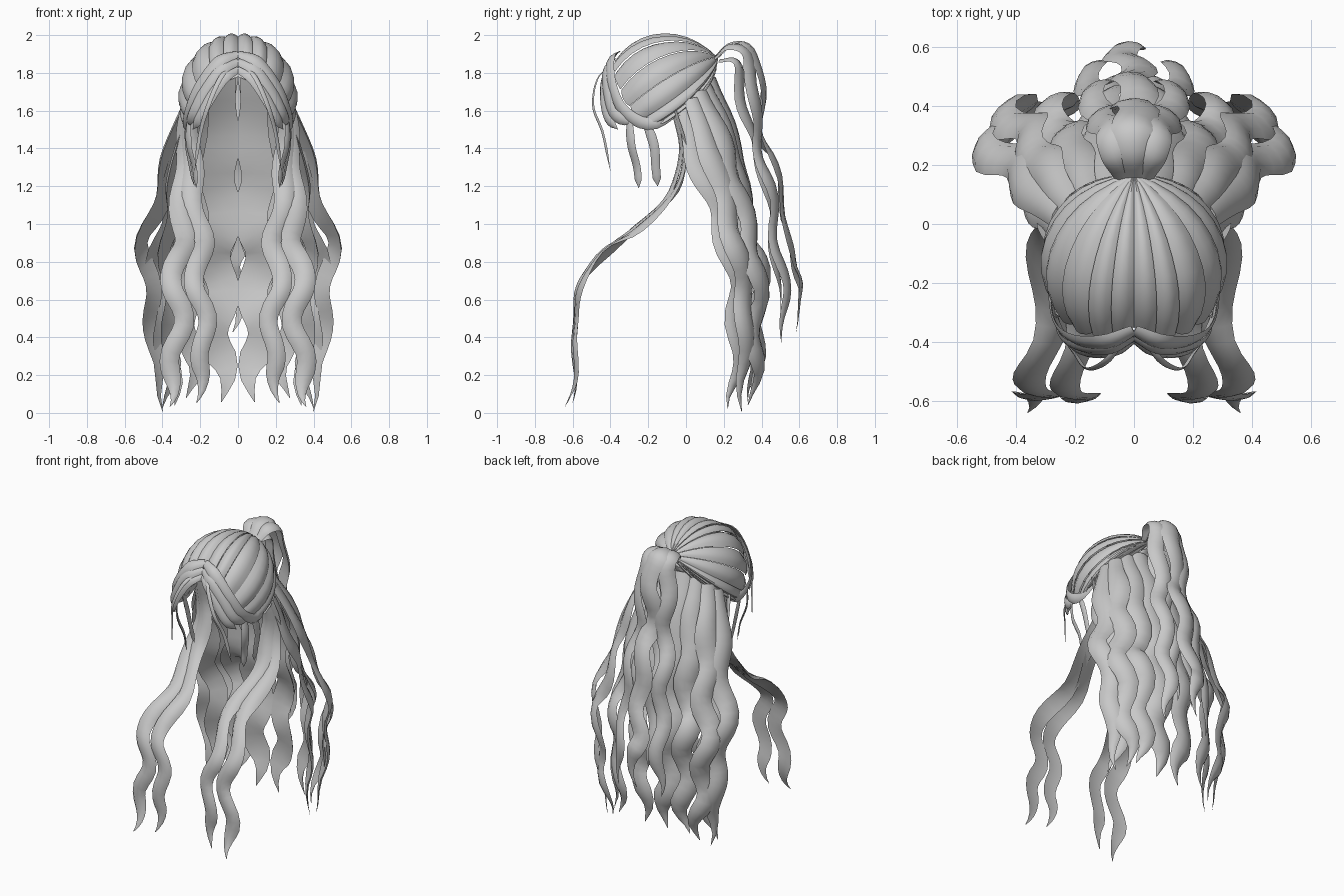
import bpy, bmesh, math
from mathutils import Vector

hair = bpy.data.materials.new("hair_grey")
hair.diffuse_color = (0.58, 0.58, 0.58, 1)


def spline(pts, t):
    """Catmull-Rom point at t in 0..1"""
    p = [Vector(q) for q in pts]
    f = min(max(t, 0), 1) * (len(p) - 1)
    i = min(int(f), len(p) - 2)
    u = f - i
    b, c = p[i], p[i + 1]
    a = p[i - 1] if i > 0 else b * 2 - c
    d = p[i + 2] if i + 2 < len(p) else c * 2 - b
    return 0.5 * (2 * b + (c - a) * u + (2 * a - 5 * b + 4 * c - d) * u ** 2
                  + (3 * b - a - 3 * c + d) * u ** 3)


def finish(bm, name, angle):
    bmesh.ops.recalc_face_normals(bm, faces=bm.faces)
    me = bpy.data.meshes.new(name)
    bm.to_mesh(me)
    bm.free()
    me.materials.append(hair)
    for p in me.polygons:
        p.use_smooth = True
    me.set_sharp_from_angle(angle=math.radians(angle))
    ob = bpy.data.objects.new(name, me)
    bpy.context.collection.objects.link(ob)


# ridged lens cross-section: (across, outward)
SECTION = [(-1, 0), (-0.6, 0.3), (0, 0.4), (0.6, 0.3), (1, 0), (0, 0.12)]


def strand(name, pts, width, centre, wave=0.0, phase=0.0, rows=30, root=0.6, sx=1):
    """Tapered ribbon along a path, facing away from a centre, with a wave by height"""
    c = Vector(centre)

    def facing(p):
        return p - Vector((c.x, c.y, min(p.z, c.z)))

    def frame(p, tan):
        n = facing(p)
        n = (n - tan * n.dot(tan)).normalized()
        return n, tan.cross(n)

    line = []
    for k in range(rows + 1):
        t = k / rows
        p = spline(pts, t)
        tan = (spline(pts, t + 0.02) - spline(pts, t - 0.02)).normalized()
        n, s = frame(p, tan)
        w = wave * min(1, t * 2.2)
        a = 2 * math.pi * p.z / 0.42 + phase
        line.append(p + s * w * math.sin(a) + n * w * 0.5 * math.cos(a))
    bm = bmesh.new()
    rings = []
    for k, p in enumerate(line):
        t = k / rows
        tan = (line[min(k + 1, rows)] - line[max(k - 1, 0)]).normalized()
        n, s = frame(p, tan)
        w = width * min(1, root + t * 2) * (1 - 0.25 * t) * max(0.03, min(1, (1 - t) / 0.13))
        ring = []
        for u, h in SECTION:
            q = p + s * u * w + n * h * w
            ring.append(bm.verts.new((q.x * sx, q.y, q.z)))
        rings.append(ring)
    m = len(SECTION)
    for r0, r1 in zip(rings, rings[1:]):
        for j in range(m):
            bm.faces.new((r0[j], r0[(j + 1) % m], r1[(j + 1) % m], r1[j]))
    bm.faces.new(rings[0])
    bm.faces.new(rings[-1])
    finish(bm, name, 28)


def pair(name, *args, **kw):
    strand(name + "_right", *args, **kw)
    strand(name + "_left", *args, sx=-1, **kw)


# Combed-back cap: scalloped strips running from the hairline to the tie
CENTRE, RADII, TIE = Vector((0, -0.12, 1.68)), (0.3, 0.3, 0.32), Vector((0, 0.17, 1.88))
RIM = [(0, -0.36, 1.87), (0.13, -0.38, 1.82), (0.24, -0.32, 1.65), (0.275, -0.2, 1.53),
       (0.285, -0.05, 1.57), (0.2, 0.08, 1.68), (0, 0.14, 1.78)]


def unit(p):
    return Vector([(p[i] - CENTRE[i]) / RADII[i] for i in range(3)])


bm = bmesh.new()
tie = unit(TIE)
STRIPS, SUB, ROWS = 11, 4, 10
for sx in (1, -1):
    for i in range(STRIPS):
        grid = []
        for j in range(SUB + 1):
            u = j / SUB
            r = unit(spline(RIM, (i + u) / STRIPS))
            col = []
            for k in range(ROWS + 1):
                s = k / ROWS
                d = r.normalized().slerp(tie.normalized(), s)
                rad = r.length + (1 - r.length) * min(1, s * 2) + (tie.length - 1) * s ** 4
                rad += (0.055 * math.sin(math.pi * u) + 0.03 * u - 0.04) * (1 - s ** 3)
                q = d * rad
                q = CENTRE + Vector([q[a] * RADII[a] for a in range(3)])
                col.append(bm.verts.new((q.x * sx, q.y, q.z)))
            grid.append(col)
        for a, b in zip(grid, grid[1:]):
            for k in range(ROWS):
                bm.faces.new((a[k], b[k], b[k + 1], a[k + 1]))
bmesh.ops.remove_doubles(bm, verts=bm.verts, dist=0.0005)
finish(bm, "combed_cap", 35)

# Parted fringe sweeping around the face
HEAD = (0, -0.12, 1.68)
pair("fringe_upper", [(0, -0.36, 1.9), (0.1, -0.4, 1.86), (0.2, -0.39, 1.73), (0.26, -0.33, 1.6),
     (0.28, -0.2, 1.53), (0.27, -0.03, 1.58)], 0.04, HEAD, rows=20)
pair("fringe_middle", [(0, -0.38, 1.86), (0.09, -0.42, 1.82), (0.17, -0.42, 1.71),
     (0.24, -0.38, 1.58), (0.27, -0.26, 1.53)], 0.04, HEAD, rows=18)
pair("fringe_lower", [(0, -0.39, 1.82), (0.07, -0.43, 1.78), (0.14, -0.44, 1.68),
     (0.2, -0.42, 1.57), (0.24, -0.36, 1.5)], 0.035, HEAD, rows=18)

# Thin wisps by the forehead and temples
pair("forehead_wisp", [(0.04, -0.4, 1.84), (0.1, -0.47, 1.76), (0.16, -0.49, 1.62),
     (0.2, -0.44, 1.48), (0.23, -0.4, 1.28)], 0.014, HEAD)
pair("temple_wisp_front", [(0.26, -0.3, 1.56), (0.26, -0.29, 1.42), (0.23, -0.26, 1.3),
     (0.22, -0.25, 1.19)], 0.028, HEAD, rows=14)
pair("temple_wisp_back", [(0.27, -0.22, 1.56), (0.27, -0.17, 1.42), (0.25, -0.16, 1.3),
     (0.23, -0.15, 1.2)], 0.028, HEAD, rows=14)

# Long locks falling forward over the shoulders
pair("front_lock_outer", [(0.27, -0.05, 1.6), (0.28, 0.0, 1.4), (0.28, -0.03, 1.18),
     (0.3, -0.26, 0.97), (0.32, -0.47, 0.77), (0.32, -0.58, 0.62), (0.32, -0.56, 0.42),
     (0.34, -0.59, 0.2), (0.39, -0.63, 0.04)], 0.065, (0.27, 0.6, 9), 0.035, 0.5, rows=36)
pair("front_lock_inner", [(0.25, -0.06, 1.6), (0.25, -0.02, 1.38), (0.23, -0.07, 1.16),
     (0.21, -0.29, 0.96), (0.2, -0.49, 0.76), (0.2, -0.59, 0.62), (0.19, -0.57, 0.42),
     (0.17, -0.59, 0.22), (0.25, -0.6, 0.07)], 0.06, (0.23, 0.6, 9), 0.035, 0.5, rows=36)

# Long strands down the back, from the sides inward
AXIS = (0, -0.08, 9)
pair("side_strand", [(0.26, -0.02, 1.62), (0.32, 0.06, 1.35), (0.35, 0.15, 1.1),
     (0.37, 0.24, 0.8), (0.35, 0.27, 0.4), (0.38, 0.24, 0.02)], 0.07, AXIS, 0.03, 1)
pair("outer_strand", [(0.26, 0.03, 1.66), (0.36, 0.12, 1.4), (0.4, 0.2, 1.15), (0.5, 0.26, 0.88),
     (0.45, 0.31, 0.62), (0.45, 0.31, 0.4), (0.39, 0.29, 0.01)], 0.075, AXIS, 0.02, 0)
pair("rear_side_strand", [(0.22, 0.07, 1.7), (0.31, 0.2, 1.4), (0.35, 0.28, 1.1),
     (0.42, 0.37, 0.8), (0.38, 0.37, 0.4), (0.33, 0.35, 0.04)], 0.08, AXIS, 0.035, 2)
pair("rear_strand", [(0.16, 0.1, 1.74), (0.21, 0.24, 1.4), (0.24, 0.32, 1.0), (0.28, 0.39, 0.75),
     (0.25, 0.37, 0.4), (0.25, 0.37, 0.08)], 0.08, AXIS, 0.035, 0.8)
pair("rear_centre_strand", [(0.07, 0.13, 1.77), (0.09, 0.26, 1.4), (0.09, 0.32, 1.0),
     (0.1, 0.36, 0.7), (0.1, 0.34, 0.4), (0.07, 0.34, 0.06)], 0.1, AXIS, 0.03, 1.5)

# Ponytail looping up from the tie, then down the back
LOOP = (0, 0.18, 1.7)
strand("ponytail_centre", [(0, 0.16, 1.87), (0, 0.24, 1.94), (0, 0.34, 1.92), (0, 0.39, 1.75),
       (-0.02, 0.385, 1.5), (0, 0.46, 1.3), (0, 0.52, 1.0), (-0.03, 0.55, 0.8),
       (0, 0.61, 0.66), (-0.03, 0.57, 0.43)], 0.075, LOOP, 0.025, 0, rows=40)
pair("ponytail_side", [(0.03, 0.16, 1.87), (0.07, 0.23, 1.93), (0.09, 0.32, 1.89),
     (0.1, 0.36, 1.7), (0.1, 0.37, 1.45), (0.13, 0.44, 1.2), (0.14, 0.48, 0.85),
     (0.16, 0.53, 0.6), (0.15, 0.5, 0.37)], 0.06, LOOP, 0.025, 1.2, rows=40)
pair("ponytail_inner", [(0.02, 0.18, 1.86), (0.05, 0.27, 1.84), (0.05, 0.3, 1.6),
     (0.06, 0.36, 1.4), (0.07, 0.43, 1.15), (0.06, 0.46, 0.85), (0.08, 0.5, 0.55)],
     0.055, LOOP, 0.025, 2.2, rows=34)
